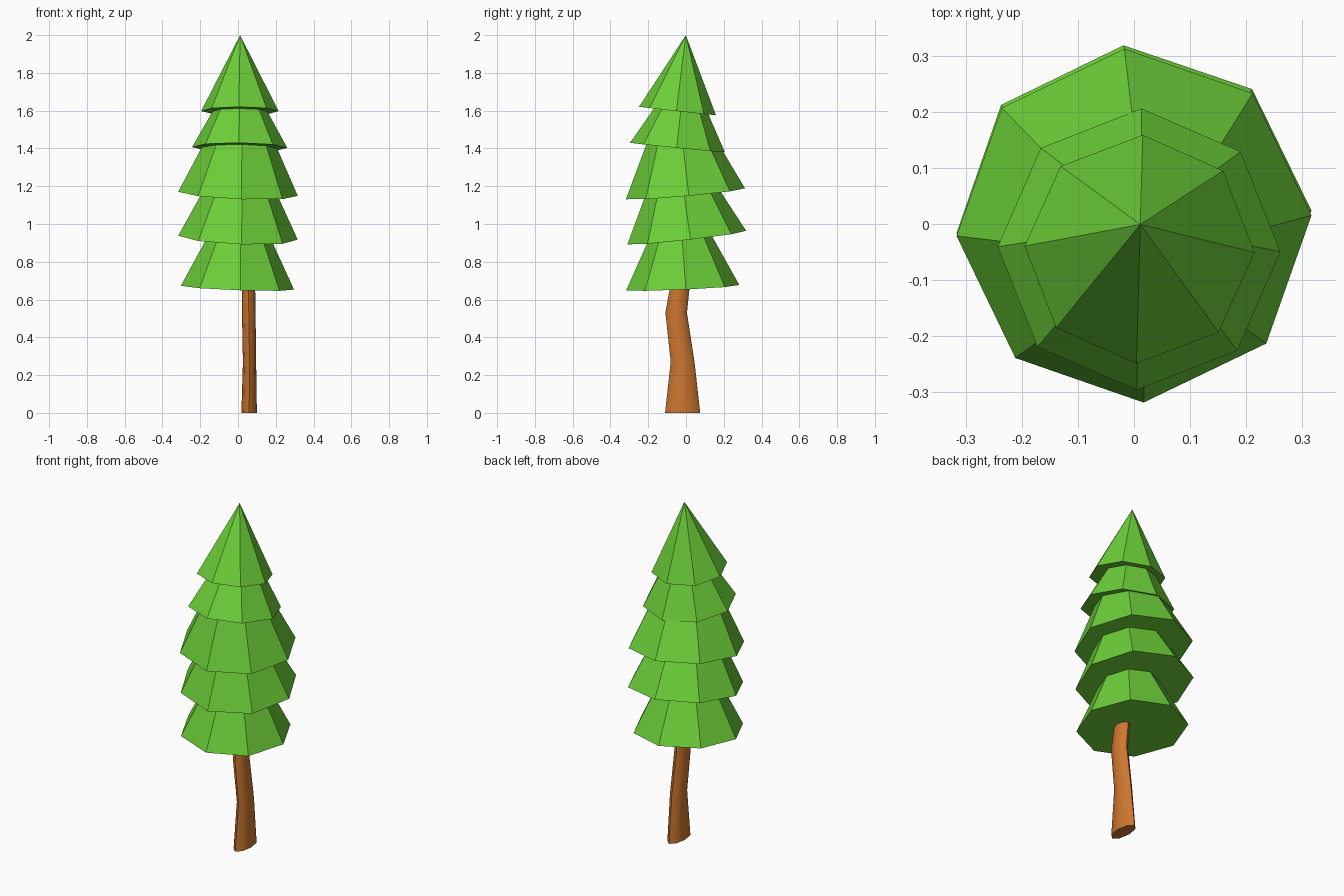
import bpy, bmesh, math
from mathutils import Matrix, Vector

if "Cube" in bpy.data.objects:
    bpy.data.objects.remove(bpy.data.objects["Cube"])


def material(name, rgb):
    m = bpy.data.materials.new(name)
    m.diffuse_color = (*rgb, 1)
    m.use_nodes = True
    m.node_tree.nodes["Principled BSDF"].inputs["Base Color"].default_value = m.diffuse_color
    return m


def add_object(name, bm, mat):
    bmesh.ops.recalc_face_normals(bm, faces=bm.faces)
    me = bpy.data.meshes.new(name)
    bm.to_mesh(me)
    bm.free()
    me.materials.append(mat)
    ob = bpy.data.objects.new(name, me)
    bpy.context.collection.objects.link(ob)
    return ob


green = material("needles", (0.15, 0.62, 0.04))
brown = material("bark", (0.60, 0.18, 0.028))


# Foliage tier: eight-sided cone or cone frustum standing on a tilted base
def tier(name, centre, r_base, r_top, height, axis, phase):
    bm = bmesh.new()
    bmesh.ops.create_cone(bm, cap_ends=True, segments=8,
                          radius1=r_base, radius2=r_top, depth=height)
    bmesh.ops.remove_doubles(bm, verts=bm.verts, dist=1e-5)
    tilt = Vector((0, 0, 1)).rotation_difference(Vector(axis)).to_matrix().to_4x4()
    bm.transform(Matrix.Translation(centre) @ tilt
                 @ Matrix.Rotation(math.radians(phase), 4, 'Z')
                 @ Matrix.Translation((0, 0, height / 2)))
    add_object(name, bm, green)


tier("foliage_1_bottom", (-0.003, -0.017, 0.663), 0.300, 0.150, 0.30, (0.035, -0.045, 1), 3)
tier("foliage_2", (0.0, 0.004, 0.928), 0.317, 0.166, 0.30, (0.040, -0.112, 1), 3.5)
tier("foliage_3", (0.0, -0.003, 1.160), 0.317, 0.173, 0.30, (0.040, -0.090, 1), 3.2)
tier("foliage_4", (0.009, -0.045, 1.405), 0.252, 0.085, 0.30, (0.010, 0.100, 1), -1)
tier("foliage_5_top", (0.010, -0.045, 1.598), 0.205, 0.0, 0.404, (0.003, 0.110, 1), -1.6)

# Trunk: crooked, tapering, oval in section (z, centre x, centre y, half x, half y)
SIDES = 8
sections = [(0.00, 0.059, -0.018, 0.041, 0.093),
            (0.27, 0.061, -0.018, 0.035, 0.063),
            (0.53, 0.057, -0.052, 0.036, 0.057),
            (0.72, 0.055, -0.025, 0.035, 0.050)]
bm = bmesh.new()
rings = []
for z, cx, cy, hx, hy in sections:
    rings.append([bm.verts.new((cx + hx * math.cos(a), cy + hy * math.sin(a), z))
                  for a in (2 * math.pi * i / SIDES for i in range(SIDES))])
for lo, hi in zip(rings, rings[1:]):
    for i in range(SIDES):
        j = (i + 1) % SIDES
        bm.faces.new((lo[i], lo[j], hi[j], hi[i])).smooth = True
bm.faces.new(rings[0][::-1])
bm.faces.new(rings[-1])
trunk = add_object("trunk", bm, brown)
bpy.context.view_layer.objects.active = trunk
trunk.select_set(True)
bpy.ops.object.shade_smooth_by_angle(angle=math.radians(60))
